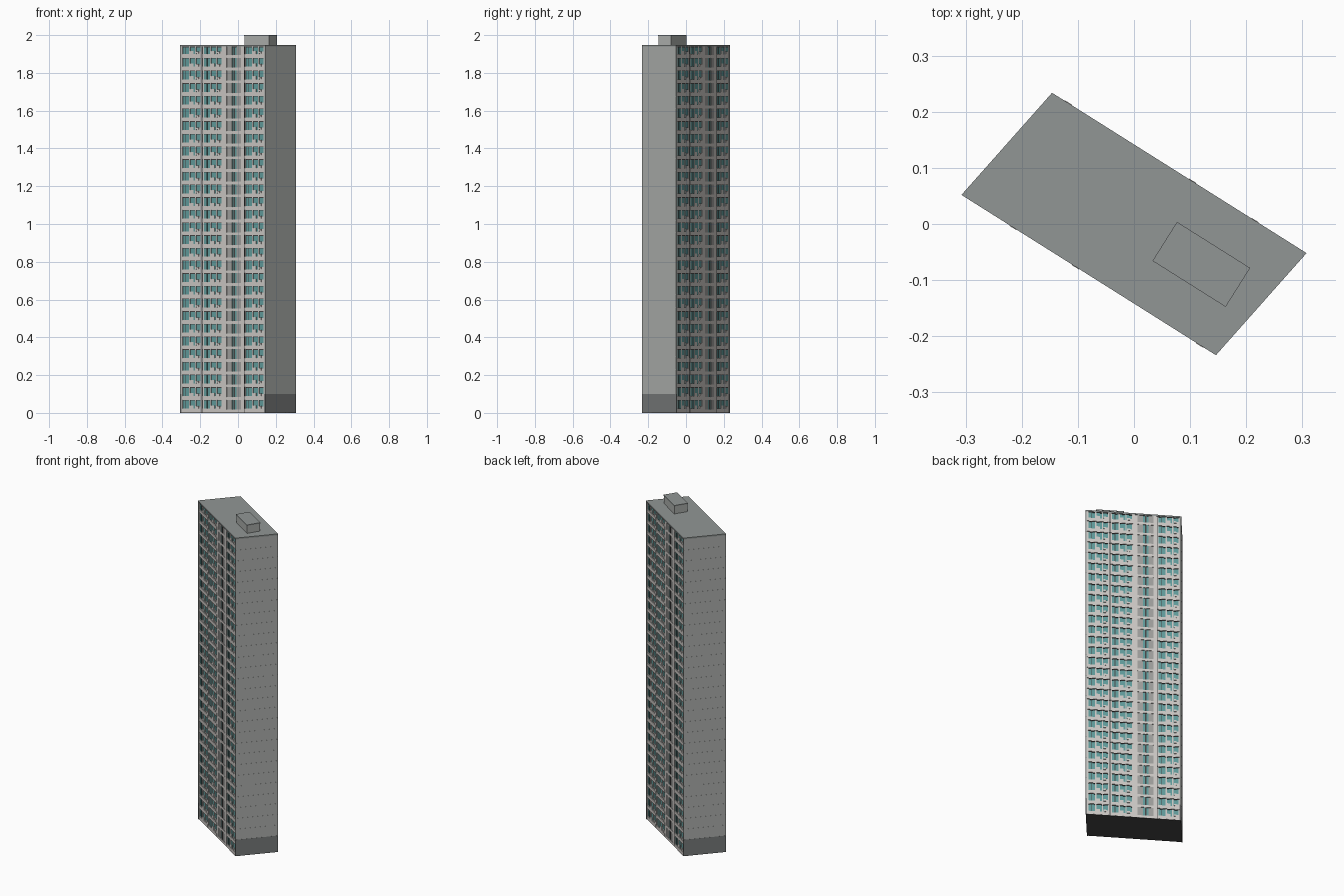
import bpy, bmesh, math
from mathutils import Matrix, Vector

if "Cube" in bpy.data.objects:
    bpy.data.objects.remove(bpy.data.objects["Cube"])

FLOORS, TOP = 29, 1.945
H = TOP / FLOORS
HALF_L, HALF_D = 0.267, 0.114      # half length, half depth to the glass plane
WALL = 0.008                       # end wall thickness
TURN = Matrix.Rotation(math.radians(-32.2), 4, 'Z')
SKEW = Matrix.Identity(4)
SKEW[0][1] = 0.1655                # the plan is a slightly slanted rectangle
PLAN = TURN @ SKEW


def material(name, srgb):
    m = bpy.data.materials.new(name)
    lin = [c / 12.92 if c < 0.04045 else ((c + 0.055) / 1.055) ** 2.4 for c in srgb]
    m.diffuse_color = (*lin, 1)
    m.use_nodes = True
    m.node_tree.nodes["Principled BSDF"].inputs["Base Color"].default_value = m.diffuse_color
    return m


LIGHT = material("light facade", (0.80, 0.785, 0.77))
GLASS = material("teal glass", (0.38, 0.61, 0.61))
GREY = material("end wall grey", (0.68, 0.69, 0.68))
PLINTH = material("plinth grey", (0.47, 0.48, 0.48))
ROOF = material("roof grey", (0.57, 0.59, 0.585))
DARK = material("dark grey", (0.27, 0.27, 0.27))
PANEL = material("panel grey", (0.62, 0.62, 0.61))


class Part:
    """Collects boxes of one colour into a single object."""

    def __init__(self, name, mat, plan=PLAN):
        self.name, self.mat, self.plan = name, mat, plan
        self.bm = bmesh.new()

    def box(self, lo, hi, turn=0):
        lo, hi = Vector(lo), Vector(hi)
        m = Matrix.Translation((lo + hi) / 2) @ Matrix.Diagonal((*(hi - lo), 1))
        if turn:
            m = Matrix.Rotation(math.pi, 4, 'Z') @ m
        bmesh.ops.create_cube(self.bm, size=1, matrix=self.plan @ m)

    def finish(self):
        bmesh.ops.recalc_face_normals(self.bm, faces=self.bm.faces)
        me = bpy.data.meshes.new(self.name)
        self.bm.to_mesh(me)
        self.bm.free()
        me.materials.append(self.mat)
        bpy.context.collection.objects.link(bpy.data.objects.new(self.name, me))


glass = Part("window_glass", GLASS)
core = Part("underside_core", DARK)
facade = Part("facade_frames", LIGHT)
panels = Part("stair_panels", PANEL)
dividers = Part("bay_dividers", DARK)
coolers = Part("air_conditioners", LIGHT)
ends = Part("end_wall_panels", GREY)
plinth = Part("end_wall_plinth", PLINTH)
roof = Part("roof_slab", ROOF)

# Inner body: glass sheet block on a dark base sheet
L = HALF_L - WALL
glass.box((-L, -HALF_D, 0.002), (L, HALF_D, TOP - 0.008))
core.box((-HALF_L, -HALF_D - 0.004, 0), (HALF_L, HALF_D + 0.004, 0.002))

# Layout along a facade, as fractions of its length
BAYS = [(0.0, 0.24), (0.255, 0.495), (0.76, 1.0)]
PIERS = [(0.495, 0.545), (0.715, 0.76)]
STAIR = (0.545, 0.715)


def strip(part, side, s0, s1, z0, z1, out, inner=-0.001):
    """Box on a facade between fractions s0 and s1, standing out from the glass."""
    part.box((-L + 2 * L * s0, -HALF_D - out, z0),
             (-L + 2 * L * s1, -HALF_D - inner, z1), side)


for side in (0, 1):
    # Full height piers and dark joints between bays
    for s0, s1 in PIERS:
        strip(facade, side, s0, s1, 0.002, TOP - 0.006, 0.004)
    strip(dividers, side, 0.24, 0.255, 0.002, TOP - 0.006, 0.003)
    strip(dividers, side, 0.757, 0.763, 0.002, TOP - 0.006, 0.0055)

    for f in range(FLOORS):
        z = f * H + 0.002
        ztop = min(z + H, TOP - 0.006)
        for b0, b1 in BAYS:
            w = b1 - b0
            # Floor band
            strip(facade, side, b0, b1, z, z + 0.30 * H, 0.005)
            # Wall under the narrower windows
            strip(facade, side, b0 + 0.40 * w, b0 + 0.58 * w, z + 0.3 * H, z + 0.55 * H, 0.003)
            strip(facade, side, b0 + 0.76 * w, b1, z + 0.3 * H, z + 0.48 * H, 0.003)
            # Mullions
            for m, k in ((0.0, 0.05), (0.36, 0.06), (0.66, 0.06), (0.95, 0.05)):
                strip(facade, side, b0 + m * w, b0 + (m + k) * w, z + 0.3 * H, ztop, 0.003)
            # Dark opening frame
            strip(dividers, side, b0 + 0.18 * w, b0 + 0.205 * w, z + 0.3 * H, ztop, 0.002)
            strip(dividers, side, b0 + 0.05 * w, b0 + 0.95 * w, ztop - 0.05 * H, ztop, 0.002)
            # Cooling unit
            strip(coolers, side, b0 + 0.74 * w, b0 + 0.86 * w, z + 0.32 * H, z + 0.5 * H, 0.007)
        # Stair bay: grey panels either side of a slim window
        a, b = STAIR
        w = b - a
        strip(facade, side, a, b, z, z + 0.22 * H, 0.004)
        for p0, p1 in ((0.0, 0.36), (0.68, 1.0)):
            strip(panels, side, a + p0 * w, a + p1 * w, z + 0.22 * H, ztop, 0.002)
        strip(dividers, side, a + 0.47 * w, a + 0.56 * w, z + 0.22 * H, ztop, 0.0025)

    # End wall: plinth and one panel for each floor
    x0, x1, y = HALF_L - WALL, HALF_L, HALF_D + 0.006
    plinth.box((x0, -y, 0), (x1, y, 0.1), side)
    n = FLOORS - 1
    step = (TOP - 0.006 - 0.1) / n
    ends.box((x0, -y, 0.1), (x1 - 0.0006, y, TOP - 0.006), side)
    for f in range(n):
        z = 0.1 + f * step
        ends.box((x0 + 0.001, -y + 0.0005, z + 0.0005), (x1, y - 0.0005, z + step - 0.0005), side)

# Roof slab
roof.box((-HALF_L - 0.001, -HALF_D - 0.006, TOP - 0.006), (HALF_L + 0.001, HALF_D + 0.006, TOP + 0.003))

# Lift house, squarely turned, with a thin lid
place = Matrix.Translation((0.12, -0.072, 0)) @ TURN
house = Part("lift_house", GREY, place)
house.box((-0.076, -0.040, TOP), (0.076, 0.040, 1.994))
lid = Part("lift_house_lid", ROOF, place)
lid.box((-0.077, -0.041, 1.994), (0.077, 0.041, 2.0))

for part in (glass, core, facade, panels, dividers, coolers, ends, plinth, roof, house, lid):
    part.finish()
